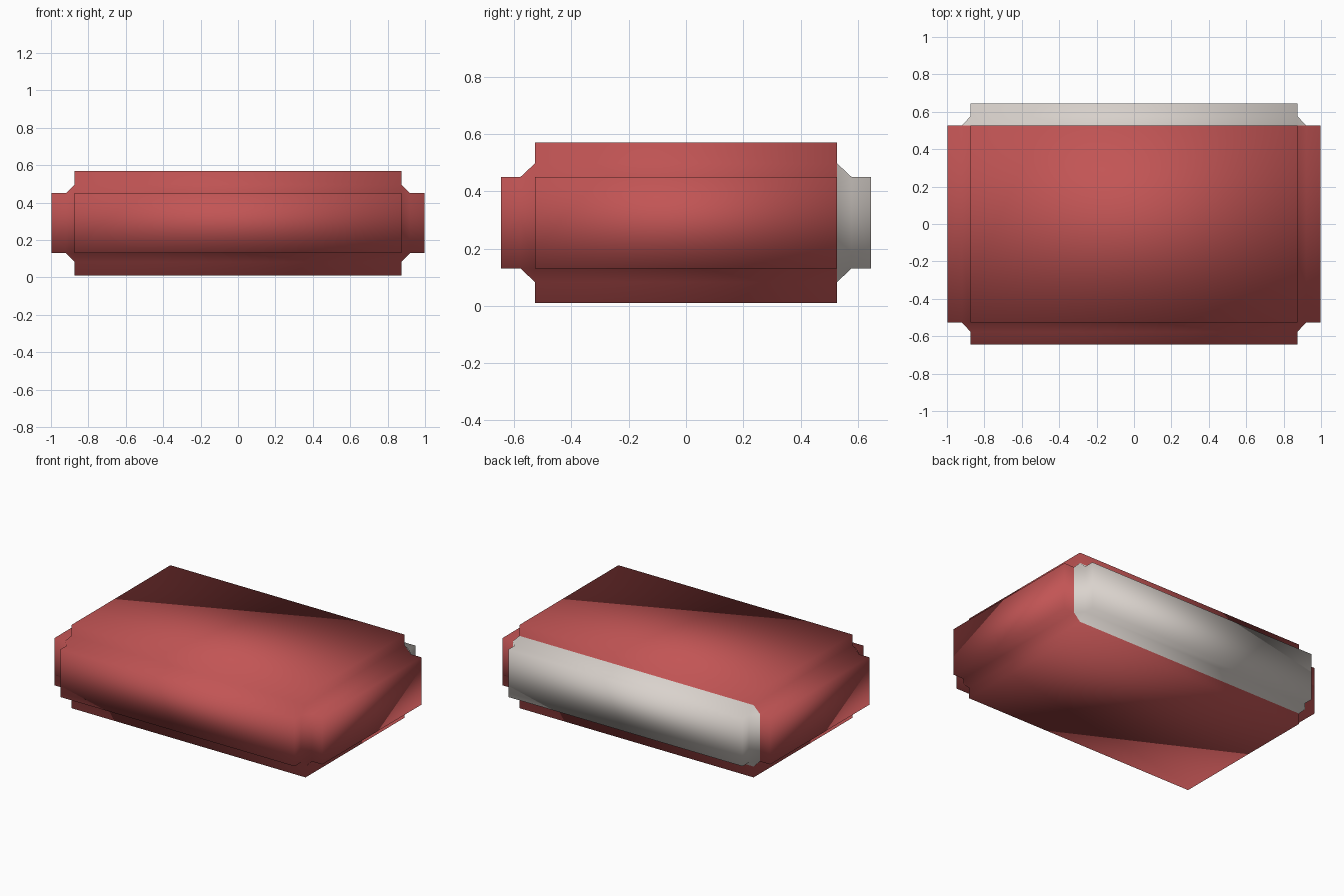
import bpy, bmesh
from itertools import product
from mathutils import Vector

if "Cube" in bpy.data.objects:
    bpy.data.objects.remove(bpy.data.objects["Cube"])

INNER = (0.873, 0.527, 0.16)    # half size of the panel faces
CHAMFER = (0.92, 0.577, 0.207)  # where each panel wall meets the chamfer
OUTER = (0.997, 0.645, 0.28)    # how far each panel stands out
CENTRE = Vector((0, 0, 0.29))


def material(name, rgb):
    m = bpy.data.materials.new(name)
    m.diffuse_color = (*rgb, 1)
    m.use_nodes = True
    m.node_tree.nodes["Principled BSDF"].inputs["Base Color"].default_value = m.diffuse_color
    return m


bm = bmesh.new()
panel, root = {}, {}
# Per corner: one panel corner and one chamfer corner for every axis
for s in product((-1, 1), repeat=3):
    for a in range(3):
        for store, reach in ((panel, OUTER), (root, CHAMFER)):
            p = [s[i] * (reach[i] if i == a else INNER[i]) for i in range(3)]
            store[a, s] = bm.verts.new(CENTRE + Vector(p))
    # corner triangle
    bm.faces.new([root[a, s] for a in range(3)])


def signs(a, sa, b, sb, c, sc):
    s = [0, 0, 0]
    s[a], s[b], s[c] = sa, sb, sc
    return tuple(s)


for a in range(3):
    b, c = (a + 1) % 3, (a + 2) % 3
    for sa in (-1, 1):
        # raised panel face
        bm.faces.new([panel[a, signs(a, sa, b, u, c, v)]
                      for u, v in ((-1, -1), (1, -1), (1, 1), (-1, 1))])
        # panel walls
        for along, side in ((b, c), (c, b)):
            for ss in (-1, 1):
                k0 = signs(a, sa, along, -1, side, ss)
                k1 = signs(a, sa, along, 1, side, ss)
                bm.faces.new([panel[a, k0], panel[a, k1], root[a, k1], root[a, k0]])
        # chamfer strips between this panel and the next axis' panel
        for sb in (-1, 1):
            k0, k1 = signs(a, sa, b, sb, c, -1), signs(a, sa, b, sb, c, 1)
            bm.faces.new([root[a, k0], root[a, k1], root[b, k1], root[b, k0]])

bmesh.ops.recalc_face_normals(bm, faces=bm.faces)
for f in bm.faces:
    f.smooth = True
    # everything behind the core's back plane is white
    f.material_index = int(f.calc_center_median().y > INNER[1] + 0.005)

mesh = bpy.data.meshes.new("panelled_block")
bm.to_mesh(mesh)
bm.free()
mesh.materials.append(material("red", (0.54, 0.09, 0.09)))
mesh.materials.append(material("warm white", (0.70, 0.65, 0.61)))
obj = bpy.data.objects.new("panelled_block", mesh)
bpy.context.collection.objects.link(obj)
